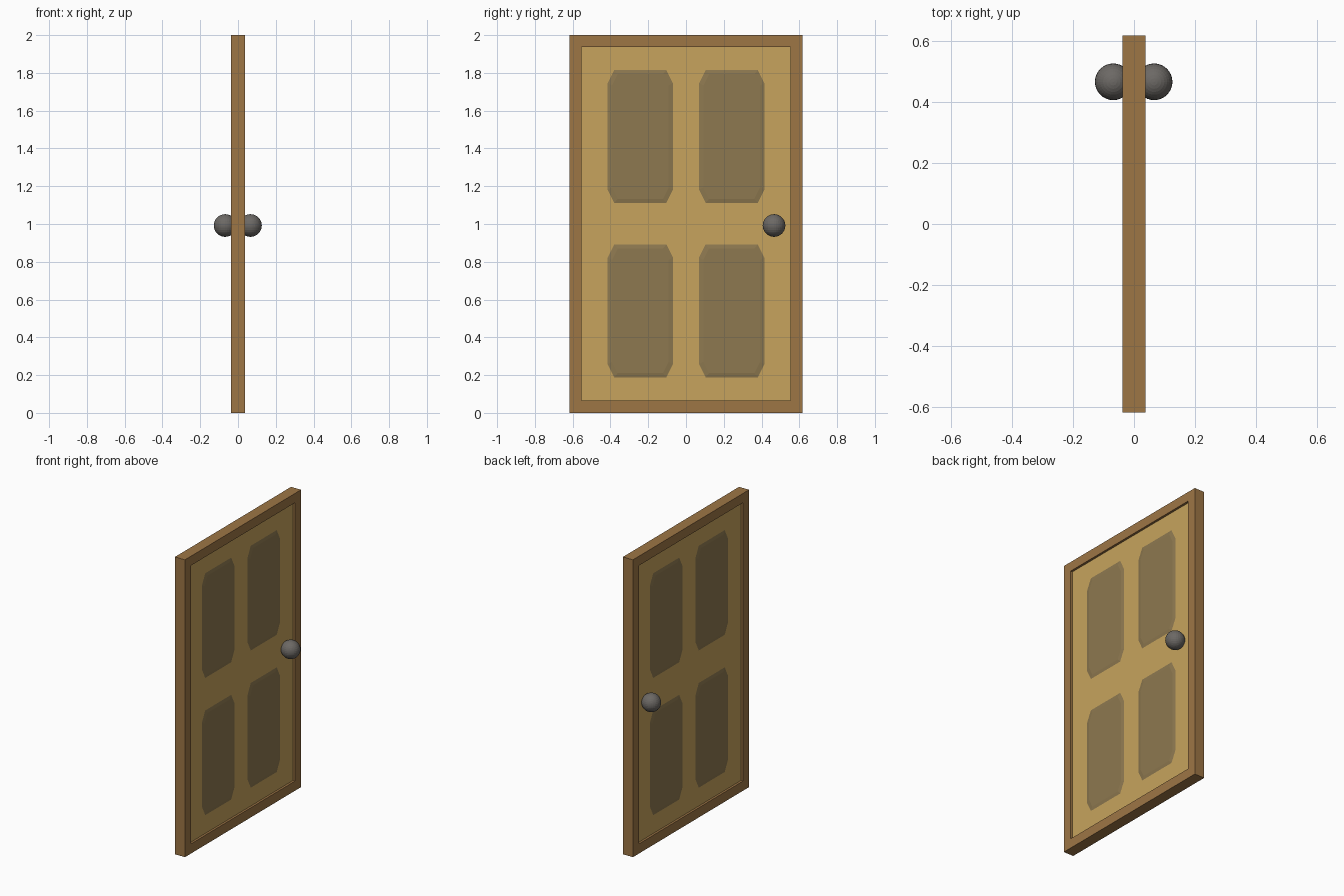
import bpy, bmesh

if "Cube" in bpy.data.objects:
    bpy.data.objects.remove(bpy.data.objects["Cube"])


def material(name, rgb):
    m = bpy.data.materials.new(name)
    m.diffuse_color = (*rgb, 1)
    m.use_nodes = True
    m.node_tree.nodes["Principled BSDF"].inputs["Base Color"].default_value = m.diffuse_color
    return m


FRAME = material("frame_wood", (0.34, 0.18, 0.06))
SLAB = material("door_wood", (0.57, 0.37, 0.11))
PANEL = material("panel_wood", (0.27, 0.19, 0.08))
METAL = material("knob_metal", (0.15, 0.14, 0.13))


def finish(name, bm, mat):
    bmesh.ops.recalc_face_normals(bm, faces=bm.faces)
    me = bpy.data.meshes.new(name)
    bm.to_mesh(me)
    bm.free()
    me.materials.append(mat)
    ob = bpy.data.objects.new(name, me)
    bpy.context.collection.objects.link(ob)
    return ob


def rect(hy, z0, z1):
    return [(-hy, z0), (hy, z0), (hy, z1), (-hy, z1)]


def octagon(cy, cz, hy, hz, cy_cut, cz_cut):
    a, b = hy - cy_cut, hz - cz_cut
    pts = [(hy, -b), (hy, b), (a, hz), (-a, hz), (-hy, b), (-hy, -b), (-a, -hz), (a, -hz)]
    return [(cy + y, cz + z) for y, z in pts]


def rings(bm, loops, closed=False):
    """Skin a series of (x, yz outline) loops; cap the ends or close into a ring."""
    vs = [[bm.verts.new((x, y, z)) for y, z in pts] for x, pts in loops]
    n = len(vs[0])
    pairs = list(zip(vs, vs[1:])) + ([(vs[-1], vs[0])] if closed else [])
    for a, b in pairs:
        for i in range(n):
            j = (i + 1) % n
            bm.faces.new((a[i], a[j], b[j], b[i]))
    if not closed:
        bm.faces.new(vs[0])
        bm.faces.new(vs[-1])


# Rectangular outer frame
T = 0.037
outer, inner = rect(0.617, 0, 2), rect(0.553, 0.065, 1.937)
bm = bmesh.new()
rings(bm, [(-T, outer), (T, outer), (T, inner), (-T, inner)], closed=True)
finish("door_frame", bm, FRAME)

# Recessed door slab
S = 0.022
bm = bmesh.new()
rings(bm, [(-S, inner), (S, inner)])
finish("door_slab", bm, SLAB)

# Four slightly raised panels with clipped corners, showing on both faces
for row, cz in (("lower", 0.54), ("upper", 1.463)):
    for side, cy in (("left", -0.242), ("right", 0.242)):
        rim = octagon(cy, cz, 0.173, 0.352, 0.035, 0.07)
        top = octagon(cy, cz, 0.15, 0.33, 0.03, 0.06)
        bm = bmesh.new()
        rings(bm, [(-S - 0.004, top), (-S, rim), (S, rim), (S + 0.004, top)])
        finish(f"{row}_{side}_panel", bm, PANEL)

# Round knobs on both faces
for side, x in (("left", -0.068), ("right", 0.066)):
    bpy.ops.mesh.primitive_uv_sphere_add(segments=32, ring_count=16, radius=0.06,
                                         location=(x, 0.466, 0.992))
    ob = bpy.context.object
    ob.name = f"{side}_knob"
    ob.data.materials.append(METAL)
